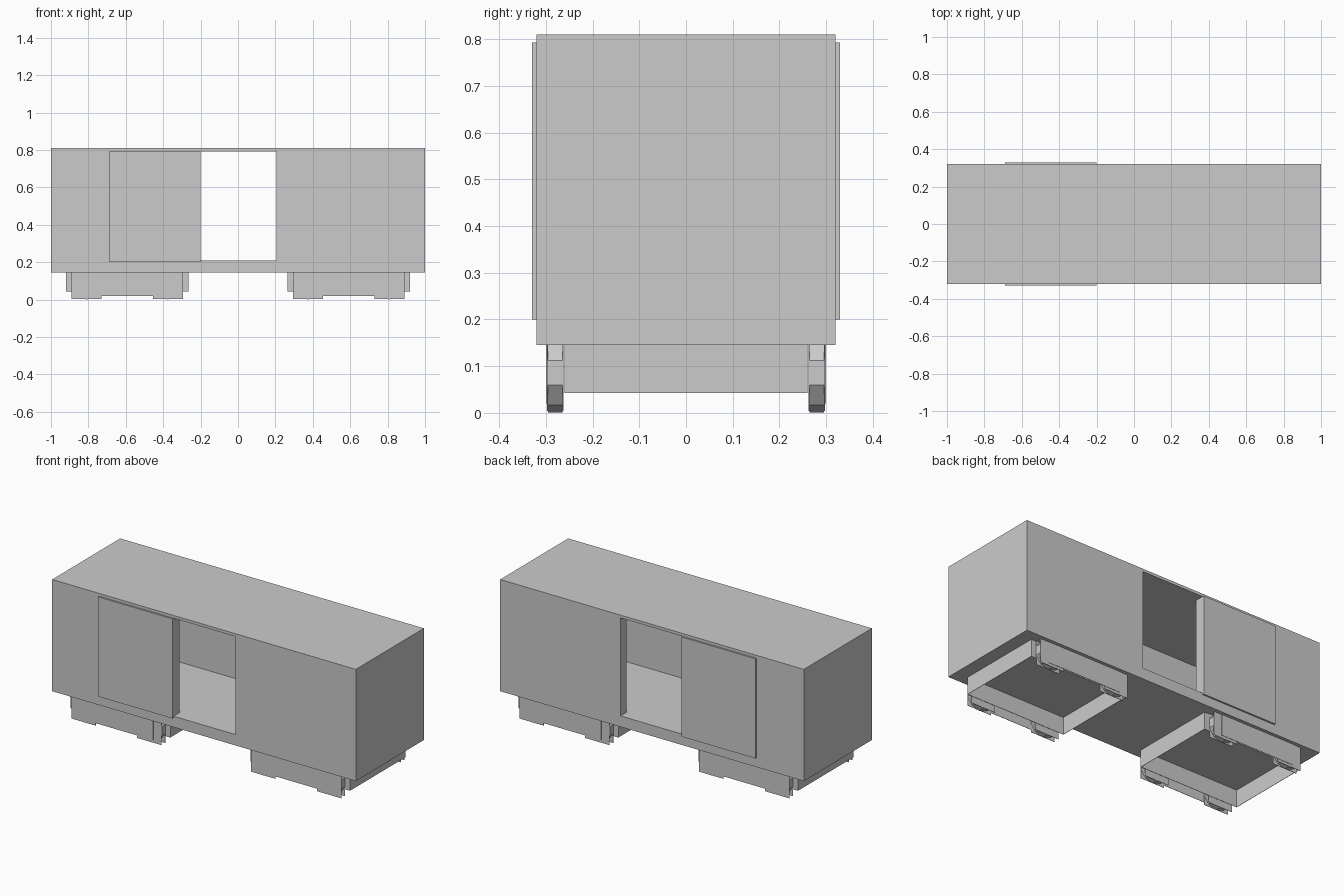
import bpy, bmesh, math
from mathutils import Matrix

if "Cube" in bpy.data.objects:
    bpy.data.objects.remove(bpy.data.objects["Cube"])

grey = bpy.data.materials.new("plain grey")
grey.use_nodes = True
grey.diffuse_color = (0.6, 0.6, 0.6, 1)
grey.node_tree.nodes["Principled BSDF"].inputs["Base Color"].default_value = (0.6, 0.6, 0.6, 1)


def finish(name, bm):
    mesh = bpy.data.meshes.new(name)
    bmesh.ops.recalc_face_normals(bm, faces=bm.faces)
    bm.to_mesh(mesh)
    bm.free()
    mesh.materials.append(grey)
    obj = bpy.data.objects.new(name, mesh)
    bpy.context.collection.objects.link(obj)
    return obj


def add_box(bm, x, y, z):
    """Box from (low, high) ranges on each axis."""
    ranges = (x, y, z)
    centre = [(a + b) / 2 for a, b in ranges]
    size = [b - a for a, b in ranges]
    matrix = Matrix.Translation(centre) @ Matrix.Diagonal((*size, 1))
    bmesh.ops.create_cube(bm, size=1, matrix=matrix)


def box(name, x, y, z):
    bm = bmesh.new()
    add_box(bm, x, y, z)
    return finish(name, bm)


def prism(name, outline, low, high):
    """Plan outline extruded straight up."""
    bm = bmesh.new()
    face = bm.faces.new([bm.verts.new((x, y, low)) for x, y in outline])
    top = bmesh.ops.extrude_face_region(bm, geom=[face])["geom"]
    bmesh.ops.translate(bm, vec=(0, 0, high - low),
                        verts=[v for v in top if isinstance(v, bmesh.types.BMVert)])
    return finish(name, bm)


HALF_WIDTH, WALL = 0.32, 0.055
BOTTOM, TOP = 0.145, 0.81
FLOOR, CEILING = 0.21, 0.793
DOOR_LEFT, DOOR_RIGHT = -0.2, 0.207

# Hollow wagon body with a doorway through both sides
body = box("wagon_body", (-1, 1), (-HALF_WIDTH, HALF_WIDTH), (BOTTOM, TOP))
inner_x, inner_y, past = 1 - WALL, HALF_WIDTH - WALL, HALF_WIDTH + 0.1
cross = [(-inner_x, -inner_y), (DOOR_LEFT, -inner_y), (DOOR_LEFT, -past),
         (DOOR_RIGHT, -past), (DOOR_RIGHT, -inner_y), (inner_x, -inner_y)]
cross += [(x, -y) for x, y in reversed(cross)]
cutter = prism("interior_cutter", cross, FLOOR, CEILING)
cutter.hide_render = True
cut = body.modifiers.new("interior", "BOOLEAN")
cut.operation = "DIFFERENCE"
cut.solver = "EXACT"
cut.object = cutter
bpy.context.view_layer.update()
hollow = bpy.data.meshes.new_from_object(body.evaluated_get(bpy.context.evaluated_depsgraph_get()))
body.modifiers.clear()
body.data = hollow
bpy.data.objects.remove(cutter)

# Sliding doors, parked open
for side, label in ((-1, "front"), (1, "back")):
    ys = sorted((side * HALF_WIDTH, side * 0.33))
    box(label + "_sliding_door", (-0.69, DOOR_LEFT), ys, (0.2, 0.793))

# Bogies
THIN = 0.002
WHEEL_R, WHEEL_Z, AXLE = 0.085, 0.086, 0.217
for cx, end in ((-0.592, "right"), (0.592, "left")):
    # Open rectangular frame
    bm = bmesh.new()
    for s in (-1, 1):
        add_box(bm, sorted((cx + s * 0.328, cx + s * (0.328 - THIN))), (-0.26, 0.26), (0.043, BOTTOM))
        add_box(bm, (cx - 0.326, cx + 0.326), sorted((s * 0.26, s * (0.26 - THIN))), (0.043, BOTTOM))
    finish(end + "_bogie_frame", bm)

    for side, label in ((-1, "front"), (1, "back")):
        # Side plate between the axles
        ys = sorted((side * 0.298, side * 0.3))
        box(f"{end}_{label}_side_plate", (cx - 0.243, cx + 0.243), ys, (0.02, BOTTOM))
        for s in (-1, 1):
            wx = cx + s * AXLE
            # Ten-sided wheel with its square cover plates
            bm = bmesh.new()
            place = (Matrix.Translation((wx, side * 0.28, WHEEL_Z))
                     @ Matrix.Rotation(math.pi / 2, 4, "X"))
            bmesh.ops.create_cone(bm, cap_ends=True, segments=10, radius1=WHEEL_R,
                                  radius2=WHEEL_R, depth=0.032, matrix=place)
            for y in (0.262, 0.296):
                ys = sorted((side * y, side * (y + THIN)))
                add_box(bm, (wx - 0.08, wx + 0.08), ys, (0.004, BOTTOM))
            finish(f"{end}_{label}_wheel_{'inner' if s * cx < 0 else 'outer'}", bm)
